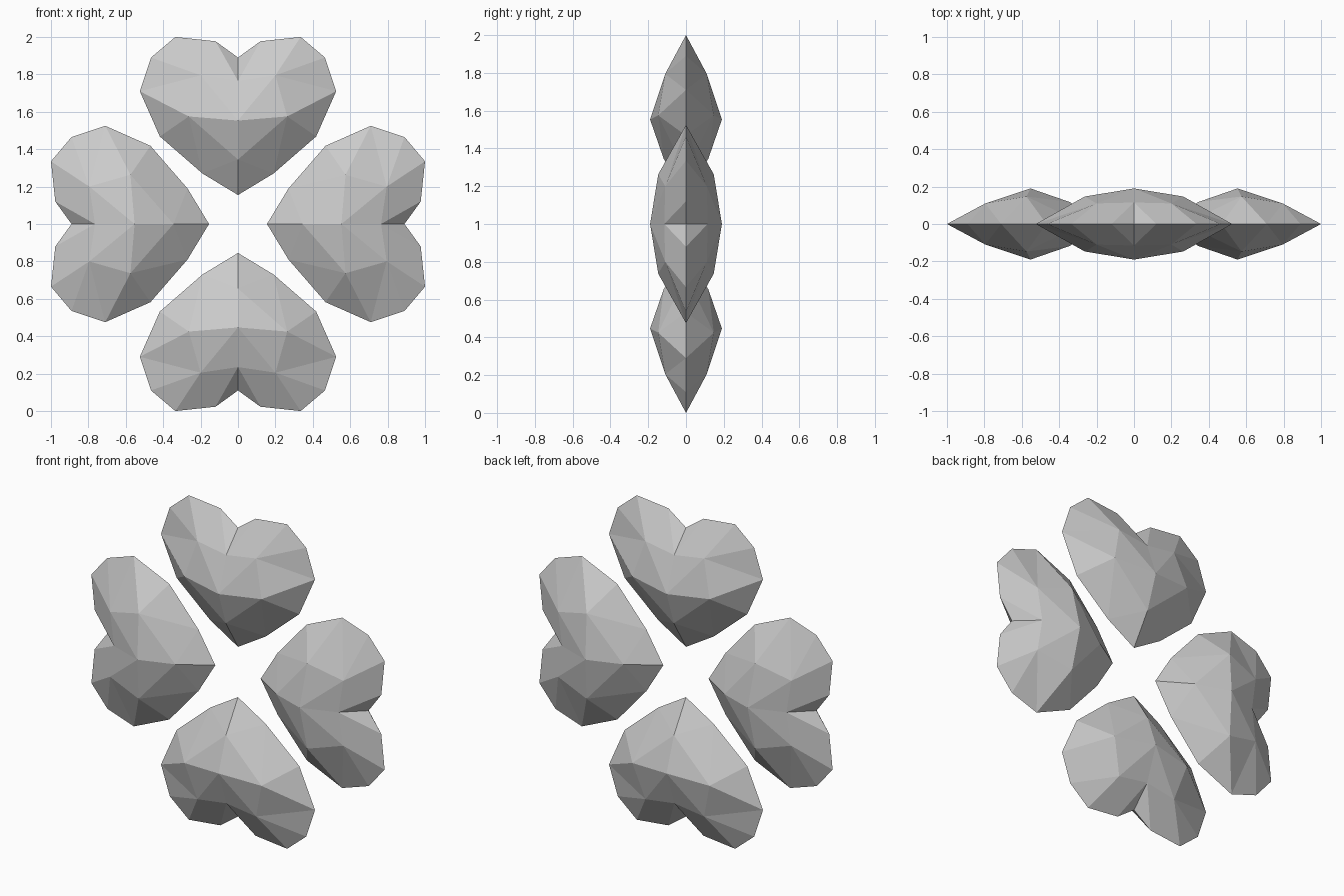
import bpy, bmesh, math

if "Cube" in bpy.data.objects:
    bpy.data.objects.remove(bpy.data.objects["Cube"])

# Quarter of a faceted heart leaf: (sideways, distance from clover centre, depth)
RIM = [(0, .155, 0), (.19, .27, 0), (.418, .468, 0), (.525, .71, 0),
       (.465, .89, 0), (.335, 1.0, 0), (.12, .977, 0), (0, .89, 0)]
CROWN = [(0, .345, .118), (0, .553, .19), (.263, .575, .147),
         (.2, .795, .11), (0, .765, .115)]
# Rim is 0-7; crown is 8 lower, 9 centre, 10 shoulder, 11 lobe, 12 notch
FACES = [(0, 1, 8), (8, 1, 10), (8, 10, 9), (1, 2, 10), (2, 3, 10),
         (10, 3, 11), (3, 4, 11), (4, 5, 11), (5, 6, 11), (11, 6, 12),
         (6, 7, 12), (9, 10, 11), (9, 11, 12)]


def leaf_mesh():
    bm = bmesh.new()
    verts = [bm.verts.new((x, -d, r)) for x, r, d in RIM + CROWN]
    for f in FACES:
        bm.faces.new([verts[i] for i in f])
    bm.normal_update()
    for f in bm.faces:
        if f.normal.y > 0:
            f.normal_flip()
    mesh = bpy.data.meshes.new("heart_leaf")
    bm.to_mesh(mesh)
    bm.free()
    return mesh


# Four leaves around the centre, each mirrored left-right and front-back
mesh = leaf_mesh()
for i, name in enumerate(["top_leaf", "right_leaf", "bottom_leaf", "left_leaf"]):
    leaf = bpy.data.objects.new(name, mesh)
    bpy.context.collection.objects.link(leaf)
    leaf.location = (0, 0, 1)
    leaf.rotation_euler = (0, i * math.pi / 2, 0)
    mirror = leaf.modifiers.new("Mirror", 'MIRROR')
    mirror.use_axis = (True, True, False)
    mirror.merge_threshold = 0.001
